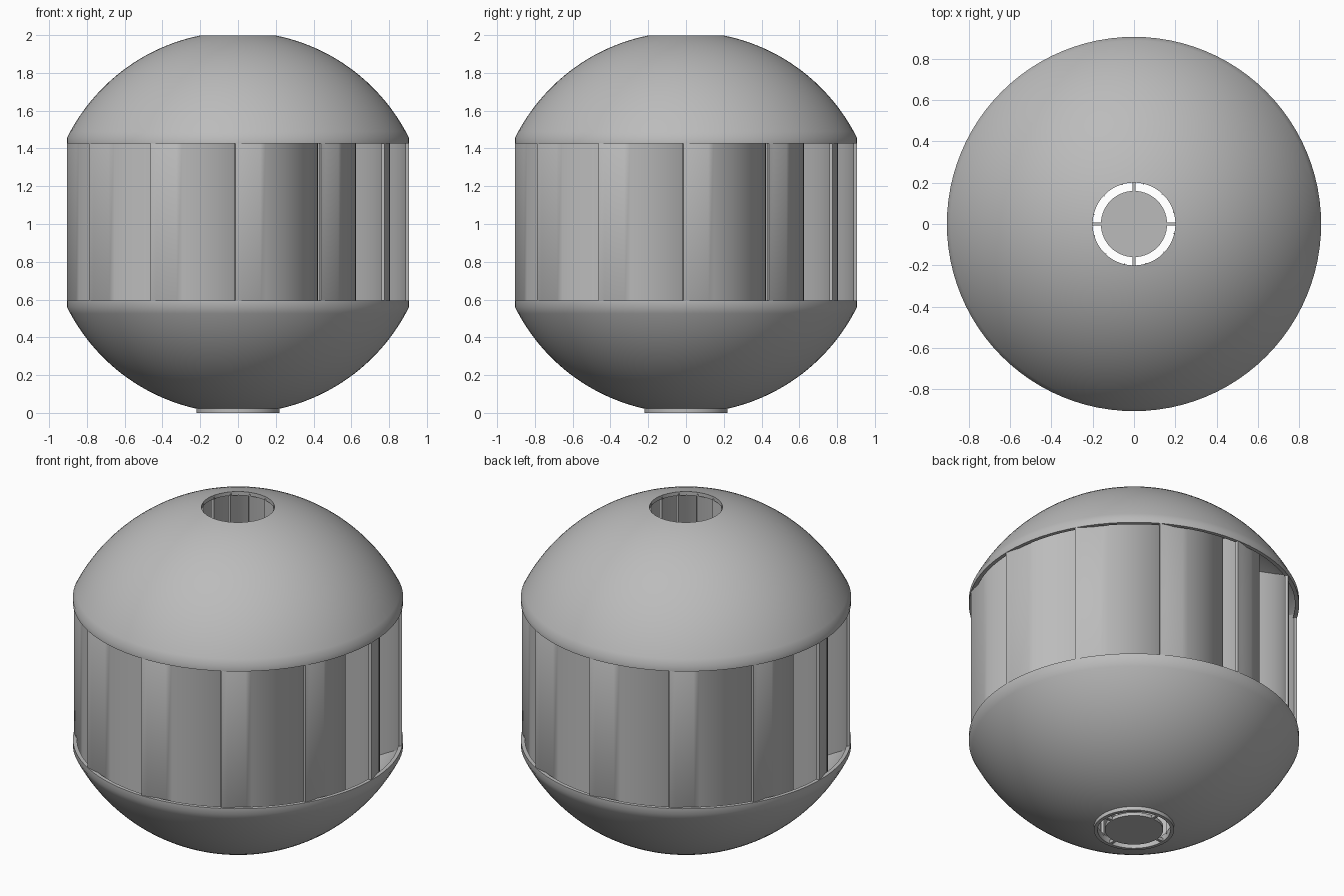
import bpy, bmesh
from math import sin, cos, sqrt, radians, pi, asin
from mathutils import Matrix

cube = bpy.data.objects.get("Cube")
if cube:
    bpy.data.objects.remove(cube)

MID = 1.008          # height of the sphere centre
R = 1.01             # sphere radius
SKIN = 0.022         # shell thickness
RIM = 0.905          # radius of the shell skirt
HOLE = 0.2
VANES = 12

grey = bpy.data.materials.new("light_grey")
grey.use_nodes = True
grey.diffuse_color = (0.5, 0.5, 0.5, 1)
grey.node_tree.nodes["Principled BSDF"].inputs["Base Color"].default_value = (0.5, 0.5, 0.5, 1)


def finish(name, bm, angle=35):
    bmesh.ops.remove_doubles(bm, verts=bm.verts, dist=1e-5)
    bmesh.ops.recalc_face_normals(bm, faces=bm.faces)
    mesh = bpy.data.meshes.new(name)
    bm.to_mesh(mesh)
    bm.free()
    mesh.materials.append(grey)
    ob = bpy.data.objects.new(name, mesh)
    bpy.context.collection.objects.link(ob)
    bpy.ops.object.select_all(action='DESELECT')
    ob.select_set(True)
    bpy.context.view_layer.objects.active = ob
    bpy.ops.object.shade_smooth_by_angle(angle=radians(angle))
    return ob


def lathe(name, profile, steps=96):
    """Revolve a closed (radius, z) outline about the z axis."""
    bm = bmesh.new()
    vs = [bm.verts.new((r, 0, z)) for r, z in profile]
    es = [bm.edges.new((vs[i - 1], vs[i])) for i in range(len(vs))]
    bmesh.ops.spin(bm, geom=vs + es, cent=(0, 0, 0), axis=(0, 0, 1),
                   angle=2 * pi, steps=steps, use_merge=True)
    return finish(name, bm)


def cap_arc(radius, r_from, r_to, side, n=24):
    a, b = asin(r_from / radius), asin(r_to / radius)
    angles = [a + (b - a) * i / n for i in range(n + 1)]
    return [(radius * sin(t), MID + side * radius * cos(t)) for t in angles]


# Upper and lower domes: thin spherical shells with a short vertical skirt
for name, side, edge in (("upper_dome", 1, 1.425), ("lower_dome", -1, 0.595)):
    outer = cap_arc(R, HOLE, RIM, side)
    inner = cap_arc(R - SKIN, RIM - SKIN, HOLE, side)
    lathe(name, outer + [(RIM, edge), (RIM - SKIN, edge)] + inner)

# Collar around the lower opening
lathe("lower_collar", [(HOLE, 0), (0.22, 0), (0.22, 0.025), (HOLE, 0.025)])

# Hub plate held in the lower opening by four spokes
bm = bmesh.new()
bmesh.ops.create_cone(bm, cap_ends=True, segments=64, radius1=0.16, radius2=0.16,
                      depth=0.02, matrix=Matrix.Translation((0, 0, 0.01)))
finish("hub_plate", bm)
bm = bmesh.new()
for k in range(4):
    place = Matrix.Rotation(k * pi / 2, 4, 'Z') @ Matrix.Translation((0.18, 0, 0.01))
    bmesh.ops.create_cube(bm, size=1, matrix=place @ Matrix.Diagonal((0.05, 0.016, 0.02, 1)))
finish("hub_spokes", bm)


# Curved vanes: circular arcs sweeping from the rim in to the central opening
def vane(name, turn, n=36):
    cx, cy, rad, half = 0.372, -0.116, 0.536, 0.009
    bm = bmesh.new()
    rings = []
    for i in range(n + 1):
        t = radians(12.5 + (145 - 12.5) * i / n)
        ring = []
        for off, side in ((-half, -1), (half, -1), (half, 1), (-half, 1)):
            x, y = cx + (rad + off) * cos(t), cy + (rad + off) * sin(t)
            h = sqrt(max((R - SKIN / 2) ** 2 - x * x - y * y, 0))
            ring.append(bm.verts.new((x, y, MID + side * h)))
        rings.append(ring)
    for a, b in zip(rings, rings[1:]):
        for j in range(4):
            bm.faces.new((a[j - 1], a[j], b[j], b[j - 1]))
    bm.faces.new(rings[0])
    bm.faces.new(rings[-1])
    bmesh.ops.rotate(bm, verts=bm.verts, cent=(0, 0, 0), matrix=Matrix.Rotation(turn, 3, 'Z'))
    finish(name, bm)


for k in range(VANES):
    vane(f"vane_{k + 1}", radians(-91 + k * 360 / VANES))
